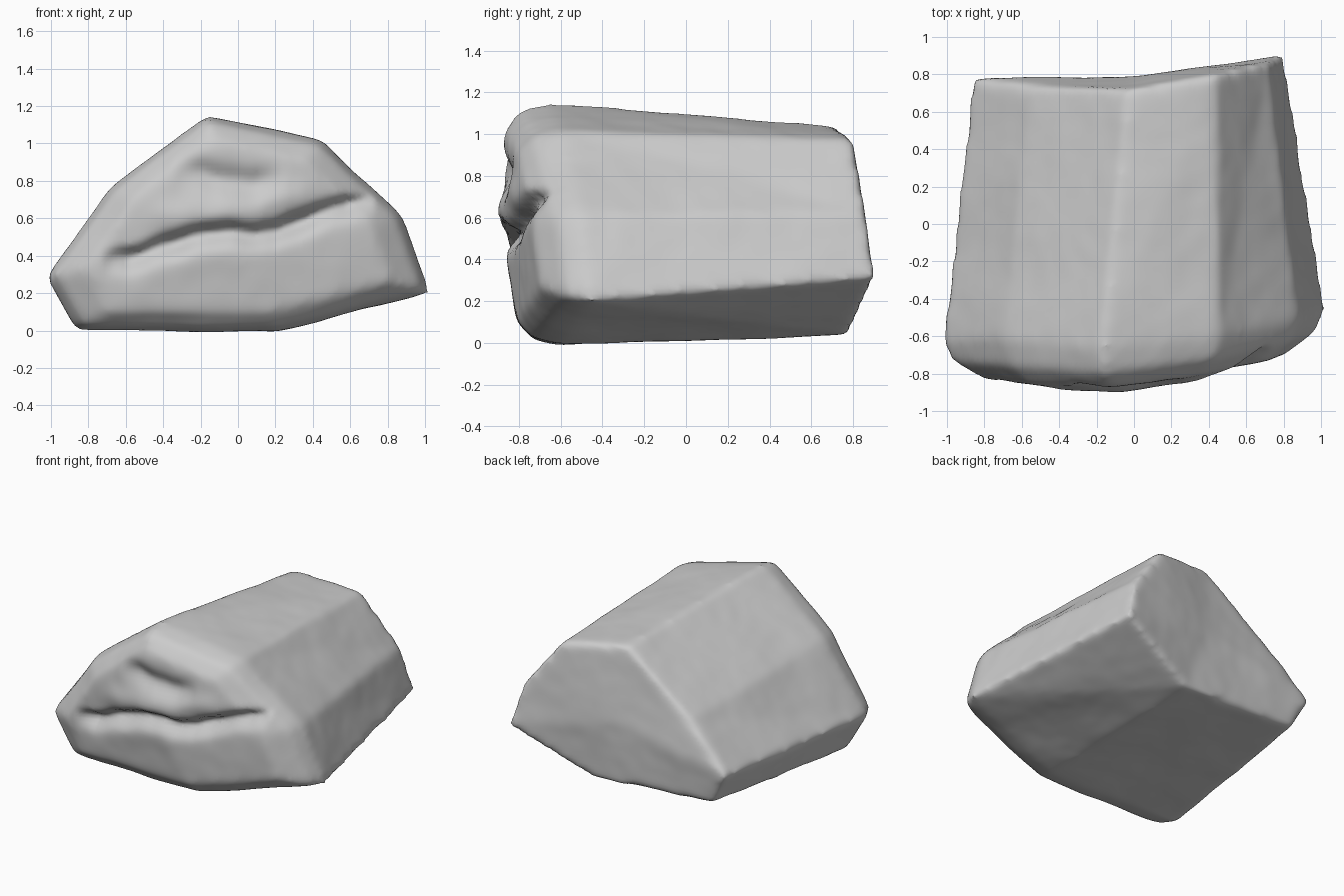
import bpy, bmesh, math
from mathutils import Vector, noise

if "Cube" in bpy.data.objects:
    bpy.data.objects.remove(bpy.data.objects["Cube"])

# Stone colour
stone = bpy.data.materials.new("light grey stone")
stone.use_nodes = True
colour = (0.6, 0.6, 0.6, 1)
stone.diffuse_color = colour
stone.node_tree.nodes["Principled BSDF"].inputs["Base Color"].default_value = colour

# Faceted boulder: matching outlines at the back and the front shoulder
back = [(-.74, .76, .09), (.2, .78, .035), (.805, .91, .31), (.72, .87, .62),
        (.44, .80, .98), (-.03, .72, 1.04), (-.55, .74, .64), (-.865, .78, .33)]
front = [(-.87, -.60, 0), (.2, -.61, -.01), (1.03, -.46, .2), (.88, -.51, .61),
         (.455, -.60, 1.015), (-.17, -.66, 1.155), (-.69, -.62, .755), (-1.025, -.63, .29)]


def inset(point, scale, forward):
    """Outline point drawn in and pushed towards the bulging front."""
    x, y, z = point
    x, z = x * scale, .5 + (z - .5) * scale
    bulge = -.865 + .15 * x * x + .08 * x + (.04 if z < .2 else 0)
    return x, y + (bulge - y) * forward, z


shoulder = [inset(p, .95, .62) for p in front]
nose = [inset(p, .79, 1) for p in front]
bm = bmesh.new()
rings = [[bm.verts.new(p) for p in ring] for ring in (back, front, shoulder, nose)]
for a, b in zip(rings, rings[1:]):
    for i in range(len(a)):
        j = (i + 1) % len(a)
        bm.faces.new((a[i], a[j], b[j], b[i]))
tip = bm.verts.new((-.05, -.88, .52))
hub = bm.verts.new((0, .79, .5))
for ring, centre in ((rings[0], hub), (rings[-1], tip)):
    for i in range(len(ring)):
        bm.faces.new((ring[i], ring[(i + 1) % len(ring)], centre))
bmesh.ops.recalc_face_normals(bm, faces=bm.faces)
mesh = bpy.data.meshes.new("boulder")
bm.to_mesh(mesh)
bm.free()
boulder = bpy.data.objects.new("boulder", mesh)
bpy.context.collection.objects.link(boulder)
bpy.context.view_layer.objects.active = boulder
boulder.select_set(True)

# Dense even surface with worn edges
remesh = boulder.modifiers.new("even surface", "REMESH")
remesh.mode = "VOXEL"
remesh.voxel_size = .025
soften = boulder.modifiers.new("worn edges", "SMOOTH")
soften.factor = .5
soften.iterations = 13
for name in ("even surface", "worn edges"):
    bpy.ops.object.modifier_apply(modifier=name)


def crease(p, path, depth, above, below):
    """Depth of a groove along a path, with its own width on each side."""
    x = min(max(p.x, path[0][0]), path[-1][0])
    fade = max(0, 1 - abs(p.x - x) / .15)
    for (x0, z0), (x1, z1) in zip(path, path[1:]):
        if x <= x1:
            z = z0 + (z1 - z0) * (x - x0) / (x1 - x0)
            break
    d = p.z - z + .03 * noise.noise(Vector((p.x * 6, 0, 3)))
    depth *= 1 + .5 * noise.noise(Vector((p.x * 5, 2, 0)))
    return depth * fade * math.exp(-(d / (above if d > 0 else below)) ** 2)


# Split across the front, a shallow dent above it, and a lip between them
split = [(-.58, .39), (-.3, .49), (-.15, .53), (.2, .535), (.58, .69)]
dent = [(-.2, .84), (-.05, .80), (.1, .80)]
lip = [(-.4, .60), (0, .65), (.35, .72)]
bm = bmesh.new()
bm.from_mesh(boulder.data)
bm.normal_update()
for v in bm.verts:
    p = v.co.copy()
    if p.y < -.4 and v.normal.y < -.2:
        v.co.y += (crease(p, split, .085, .04, .07) + crease(p, dent, .045, .07, .08)
                   - crease(p, lip, .02, .08, .08))
    v.co += v.normal * (.008 * noise.noise(p * 3) + .002 * noise.noise(p * 9))
for face in bm.faces:
    face.smooth = True
bm.to_mesh(boulder.data)
bm.free()
boulder.data.materials.append(stone)
